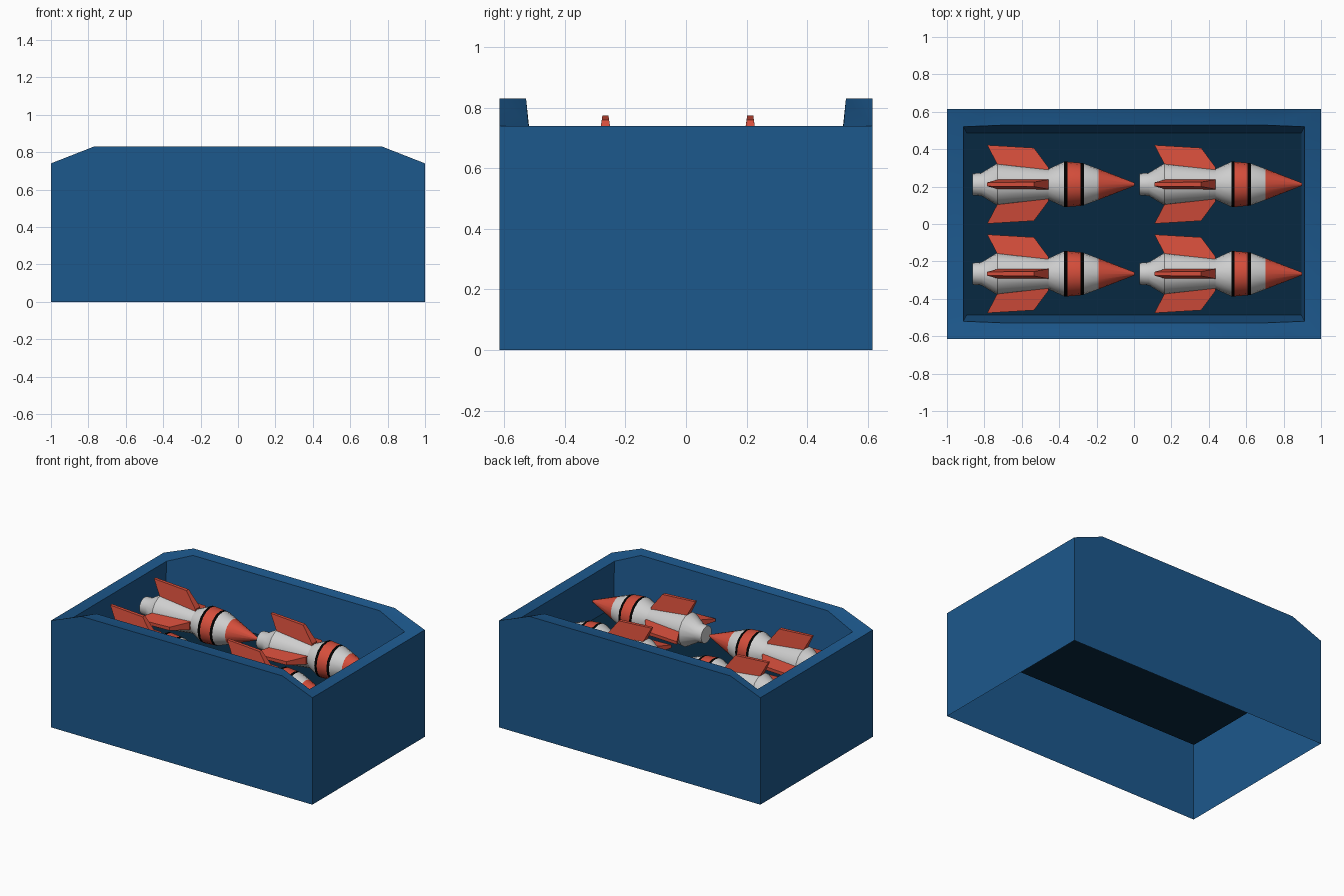
import bpy, bmesh, math
from mathutils import Vector, Matrix

if "Cube" in bpy.data.objects:
    bpy.data.objects.remove(bpy.data.objects["Cube"])


def material(name, rgb):
    m = bpy.data.materials.new(name)
    m.diffuse_color = (*rgb, 1)
    m.use_nodes = True
    m.node_tree.nodes["Principled BSDF"].inputs["Base Color"].default_value = m.diffuse_color
    return m


BLUE = material("casing blue", (0.012, 0.098, 0.265))
DARK = material("dark floor", (0.002, 0.022, 0.052))
WHITE = material("rocket white", (0.62, 0.62, 0.62))
RED = material("rocket red", (0.67, 0.076, 0.044))
BLACK = material("stripe black", (0.0, 0.0, 0.0))

FLOOR = 0.44
AXIS = 0.565


def finish(bm, name, mats, smooth=None):
    bmesh.ops.recalc_face_normals(bm, faces=bm.faces)
    me = bpy.data.meshes.new(name)
    bm.to_mesh(me)
    bm.free()
    for m in mats:
        me.materials.append(m)
    ob = bpy.data.objects.new(name, me)
    bpy.context.collection.objects.link(ob)
    if smooth:
        bpy.ops.object.select_all(action='DESELECT')
        ob.select_set(True)
        bpy.context.view_layer.objects.active = ob
        bpy.ops.object.shade_smooth_by_angle(angle=math.radians(smooth))
    return ob


# casing: raised front and back walls, lower ends, tapered inside, open below
def ring(bm, pts):
    return [bm.verts.new(p) for p in pts]


def loop(ex, mx, y_end, y_mid, z_end, z_mid):
    half = [(-ex, -y_end, z_end), (-mx, -y_mid, z_mid), (mx, -y_mid, z_mid), (ex, -y_end, z_end)]
    return half + [(-x, -y, z) for x, y, z in half]


bm = bmesh.new()
rings = [ring(bm, loop(1, 0.77, 0.615, 0.615, 0, 0)),
         ring(bm, loop(1, 0.77, 0.615, 0.615, 0.74, 0.83)),
         ring(bm, loop(0.912, 0.715, 0.52, 0.528, 0.74, 0.83)),
         ring(bm, loop(0.895, 0.70, 0.487, 0.487, FLOOR, FLOOR))]
for a, b in zip(rings, rings[1:]):
    for i in range(8):
        j = (i + 1) % 8
        bm.faces.new((a[i], a[j], b[j], b[i]))
finish(bm, "casing", [BLUE], smooth=32)

# floor plate between the inner walls
bm = bmesh.new()
bm.faces.new(ring(bm, [(x, y, FLOOR) for x, y in
                       ((-0.895, -0.487), (0.895, -0.487), (0.895, 0.487), (-0.895, 0.487))]))
finish(bm, "floor", [DARK])

# rocket body profile: x, radius, material of the segment that follows
PROFILE = [(-0.864, 0.058, 0), (-0.815, 0.062, 0), (-0.73, 0.113, 0), (-0.457, 0.083, 0),
           (-0.374, 0.121, 2), (-0.356, 0.121, 1), (-0.286, 0.115, 2), (-0.268, 0.112, 0),
           (-0.19, 0.083, 1), (0.003, 0.008, 1)]
SIDES = 16


def rocket_body(name, dx, cy):
    bm = bmesh.new()
    rows = []
    for x, r, _ in PROFILE:
        rows.append(ring(bm, [(x + dx, cy + r * math.cos(2 * math.pi * k / SIDES),
                               AXIS + r * math.sin(2 * math.pi * k / SIDES)) for k in range(SIDES)]))
    for (a, b), p in zip(zip(rows, rows[1:]), PROFILE):
        for i in range(SIDES):
            j = (i + 1) % SIDES
            bm.faces.new((a[i], a[j], b[j], b[i])).material_index = p[2]
    bm.faces.new(rows[0])
    bm.faces.new(rows[-1]).material_index = 1
    finish(bm, name, [WHITE, RED, BLACK], smooth=28)


# fin outline: x, distance from axis, half thickness
FIN = [(-0.73, 0.085, 0.028), (-0.457, 0.068, 0.028), (-0.457, 0.09, 0.026),
       (-0.535, 0.195, 0.012), (-0.785, 0.21, 0.010), (-0.73, 0.105, 0.025)]


def rocket_fins(name, dx, cy):
    bm = bmesh.new()
    # left, top and right fins; the rocket rests on its belly
    for angle in (-90, 0, 90):
        turn = Matrix.Translation((dx, cy, AXIS)) @ Matrix.Rotation(math.radians(angle), 4, 'X')
        a = ring(bm, [turn @ Vector((x, -t, r)) for x, r, t in FIN])
        b = ring(bm, [turn @ Vector((x, t, r)) for x, r, t in FIN])
        bm.faces.new(a)
        bm.faces.new(b[::-1])
        for i in range(len(FIN)):
            j = (i + 1) % len(FIN)
            bm.faces.new((a[i], a[j], b[j], b[i]))
    finish(bm, name, [RED])


# four rockets in two rows
for n, (dx, cy) in enumerate([(0, 0.212), (0.894, 0.212), (0, -0.266), (0.894, -0.266)], 1):
    rocket_body(f"rocket_body_{n}", dx, cy)
    rocket_fins(f"rocket_fins_{n}", dx, cy)
